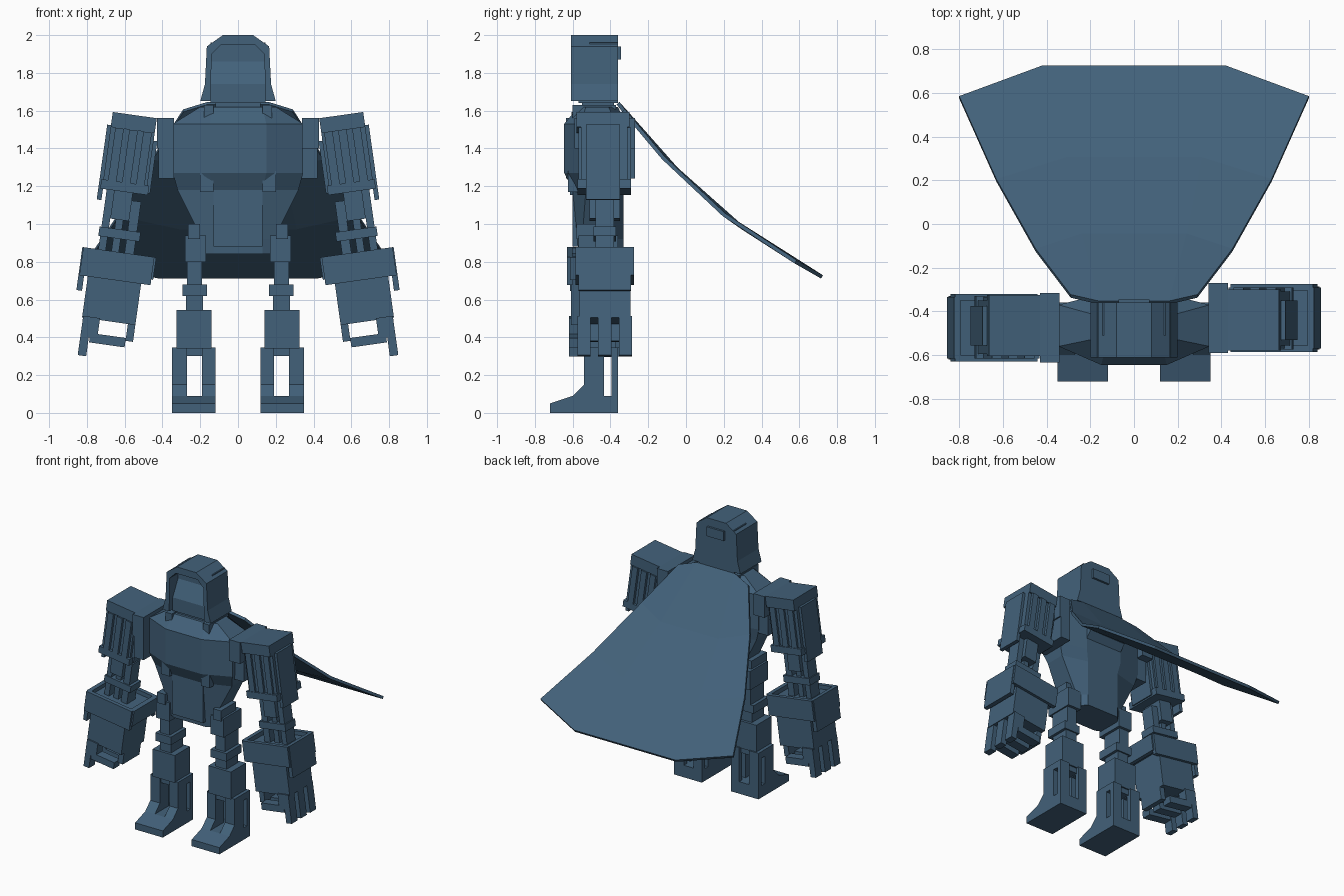
import bpy, bmesh, math
from mathutils import Matrix, Vector

cube = bpy.data.objects.get("Cube")
if cube:
    bpy.data.objects.remove(cube)

steel = bpy.data.materials.new("steel_blue")
steel.use_nodes = True
COLOR = (0.055, 0.12, 0.195, 1)
steel.diffuse_color = COLOR
steel.node_tree.nodes["Principled BSDF"].inputs["Base Color"].default_value = COLOR


def finish(name, bm):
    bmesh.ops.recalc_face_normals(bm, faces=bm.faces)
    mesh = bpy.data.meshes.new(name)
    bm.to_mesh(mesh)
    bm.free()
    mesh.materials.append(steel)
    obj = bpy.data.objects.new(name, mesh)
    bpy.context.scene.collection.objects.link(obj)
    return obj


def add_box(bm, a0, a1, b0, b1, c0, c1, mat=Matrix()):
    size = Matrix.Diagonal((a1 - a0, b1 - b0, c1 - c0, 1))
    mid = Matrix.Translation(((a0 + a1) / 2, (b0 + b1) / 2, (c0 + c1) / 2))
    bmesh.ops.create_cube(bm, size=1, matrix=mat @ mid @ size)


def boxes(name, ranges, mat=Matrix()):
    bm = bmesh.new()
    for r in ranges:
        add_box(bm, *r, mat=mat)
    return finish(name, bm)


def prism(name, points, make, start, end):
    """Extrude a flat outline; make(p, q, depth) gives the 3D point."""
    bm = bmesh.new()
    face = bm.faces.new([bm.verts.new(make(p, q, start)) for p, q in points])
    ext = bmesh.ops.extrude_face_region(bm, geom=[face])
    move = Vector(make(0, 0, end)) - Vector(make(0, 0, start))
    bmesh.ops.translate(bm, vec=move, verts=[v for v in ext["geom"] if isinstance(v, bmesh.types.BMVert)])
    bm.faces.ensure_lookup_table()
    return finish(name, bm)


def along_y(p, q, d):
    return (p, d, q)


def along_x(p, q, d):
    return (d, p, q)


# Torso: stacked eight-sided sections
# (height, front half width, side half width, front y, side y, back y)
bm = bmesh.new()
rings = []
for z, hf, hs, yf, ys, yb in [
    (0.84, 0.13, 0.17, -0.57, -0.55, -0.33),
    (0.92, 0.13, 0.19, -0.575, -0.55, -0.33),
    (1.18, 0.13, 0.32, -0.60, -0.53, -0.33),
    (1.27, 0.15, 0.345, -0.645, -0.56, -0.32),
    (1.53, 0.15, 0.345, -0.645, -0.56, -0.32),
    (1.62, 0.13, 0.20, -0.57, -0.53, -0.36),
]:
    half = [(hf, yf), (hs, ys), (hs, yb - 0.05), (hf, yb)]
    loop = half + [(-x, y) for x, y in reversed(half)]
    rings.append([bm.verts.new((x, y, z)) for x, y in loop])
for low, high in zip(rings, rings[1:]):
    for i in range(len(low)):
        j = (i + 1) % len(low)
        bm.faces.new((low[i], low[j], high[j], high[i]))
bm.faces.new(rings[0])
bm.faces.new(rings[-1])
finish("torso", bm)

boxes("neck", [(-0.12, 0.12, -0.55, -0.38, 1.58, 1.66)])
boxes("belly_panel", [(-0.13, 0.13, -0.60, -0.55, 0.88, 1.2)])
prism("back_clip", [(-0.33, 1.34), (-0.28, 1.4), (-0.33, 1.46)], along_x, -0.15, 0.15)

# Head: open hood around a recessed face
outer = [(0.2, 1.65), (0.175, 1.74), (0.165, 1.94), (0.08, 2.0)]
inner = [(0.09, 1.95), (0.14, 1.9), (0.145, 1.65)]
right_half = outer + [(-x, z) for x, z in reversed(outer)]
hood = right_half + [(-x, z) for x, z in reversed(inner)] + inner
prism("hood", hood, along_y, -0.61, -0.36)
face = [(-0.36, 1.64), (-0.57, 1.64), (-0.57, 1.74), (-0.51, 1.86), (-0.51, 1.96), (-0.36, 1.96)]
prism("face", face, along_x, -0.145, 0.145)
boxes("hood_clip", [(-0.07, 0.07, -0.37, -0.345, 1.87, 1.94)])

# Cape: three folded rows with a flat middle
bm = bmesh.new()
rows = []
for (xi, yi, zi), (xo, yo, zo) in [
    ((0.16, -0.36, 1.64), (0.29, -0.33, 1.60)),
    ((0.24, -0.05, 1.29), (0.45, -0.12, 1.35)),
    ((0.31, 0.30, 0.98), (0.63, 0.20, 1.05)),
    ((0.42, 0.72, 0.72), (0.80, 0.58, 0.80)),
]:
    rows.append([bm.verts.new(p) for p in
                 [(-xo, yo, zo), (-xi, yi, zi), (xi, yi, zi), (xo, yo, zo)]])
for a, b in zip(rows, rows[1:]):
    for i in range(3):
        bm.faces.new((a[i], a[i + 1], b[i + 1], b[i]))
cape = finish("cape", bm)
solid = cape.modifiers.new("thickness", "SOLIDIFY")
solid.thickness = 0.02
solid.offset = 0

TILT = math.radians(8)
for s, side in ((1, "left"), (-1, "right")):

    def sided(x0, x1, *rest):
        return (min(s * x0, s * x1), max(s * x0, s * x1), *rest)

    # Collar straps and chest tabs
    boxes(side + "_collar_strap", [sided(0.13, 0.18, -0.6, -0.37, 1.53, 1.63)])
    boxes(side + "_chest_tab", [sided(0.13, 0.2, -0.625, -0.56, 1.17, 1.28)])

    # Arm frame: u outward, v depth, w measured upward from the shoulder
    turn = Matrix.Rotation(0 if s > 0 else math.pi, 4, "Z")
    base = Matrix.Translation((0, -0.4525 + 0.0225 * s, 0)) @ turn
    arm = base @ Matrix.Translation((0.43, 0, 1.56)) @ Matrix.Rotation(-TILT, 4, "Y")

    boxes(side + "_shoulder_joint", [
        (0.34, 0.43, -0.16, 0.16, 1.4, 1.56),
        (0.34, 0.42, -0.1, 0.16, 1.24, 1.4),
    ], base)

    ribs = [(u, u + 0.045, -0.14, 0.14, -0.36, -0.08) for u in (0.015, 0.09, 0.165)]
    boxes(side + "_upper_arm", [
        (0, 0.235, -0.15, 0.13, -0.08, 0),
        (0, 0.235, -0.125, 0.12, -0.4, -0.08),
        (-0.01, 0.245, -0.145, 0.14, -0.41, -0.36),
        (0.23, 0.255, -0.1, 0.08, -0.47, -0.07),
        (-0.02, 0.01, -0.1, 0.1, -0.4, -0.12),
    ] + ribs, arm)

    boxes(side + "_elbow", [
        (0.07, 0.17, -0.08, 0.08, -0.56, -0.38),
        (0.02, 0.07, -0.05, 0.05, -0.76, -0.45),
        (0.1, 0.14, -0.04, 0.04, -0.76, -0.5),
        (0.17, 0.21, -0.05, 0.05, -0.76, -0.4),
        (0.0, 0.22, -0.06, 0.06, -0.66, -0.61),
    ], arm)

    # Forearm with a raised cuff rim
    boxes(side + "_forearm", [
        (-0.04, 0.245, -0.135, 0.135, -1.1, -0.76),
        (-0.09, 0.29, -0.155, -0.125, -0.88, -0.73),
        (-0.09, 0.29, 0.125, 0.155, -0.88, -0.73),
        (0.265, 0.295, -0.14, 0.14, -0.96, -0.73),
        (-0.1, -0.065, -0.14, 0.14, -0.85, -0.73),
        (-0.08, 0.28, -0.13, 0.13, -0.84, -0.76),
    ], arm)

    # Hand: three hooked fingers and a thumb
    fingers = []
    for v in (-0.145, -0.035, 0.075):
        fingers += [
            (0.15, 0.24, v, v + 0.07, -1.2, -1.09),
            (0.195, 0.24, v, v + 0.07, -1.3, -1.2),
            (0.0, 0.19, v, v + 0.07, -1.225, -1.175),
        ]
    fingers.append((-0.04, 0.0, -0.1, 0.1, -1.19, -1.09))
    boxes(side + "_hand", fingers, arm)

    # Leg: hip links, knee and shin
    boxes(side + "_hip", [
        sided(0.2, 0.265, -0.58, -0.4, 0.92, 1.0),
        sided(0.17, 0.28, -0.57, -0.36, 0.8, 0.94),
        sided(0.19, 0.27, -0.54, -0.38, 0.67, 0.8),
    ])
    boxes(side + "_knee", [
        sided(0.165, 0.295, -0.56, -0.38, 0.62, 0.68),
        sided(0.185, 0.275, -0.53, -0.39, 0.54, 0.62),
    ])
    boxes(side + "_shin", [
        sided(0.14, 0.325, -0.55, -0.37, 0.34, 0.545),
        sided(0.18, 0.28, -0.53, -0.38, 0.3, 0.34),
    ])

    # Foot: wedge sole with four ankle posts
    sole = [(-0.36, 0), (-0.72, 0), (-0.72, 0.05), (-0.6, 0.09), (-0.36, 0.09)]
    prism(side + "_sole", sole, along_x, s * 0.12, s * 0.35)
    instep = [(-0.5, 0.09), (-0.6, 0.09), (-0.54, 0.15), (-0.5, 0.15)]
    posts = []
    for a, b in ((0.12, 0.19), (0.27, 0.35)):
        prism(side + "_instep", instep, along_x, s * a, s * b)
        posts += [sided(a, b, -0.54, -0.435, 0.09, 0.31),
                  sided(a, b, -0.395, -0.36, 0.09, 0.31),
                  sided(a, b, -0.54, -0.36, 0.295, 0.345)]
    boxes(side + "_ankle", posts)
